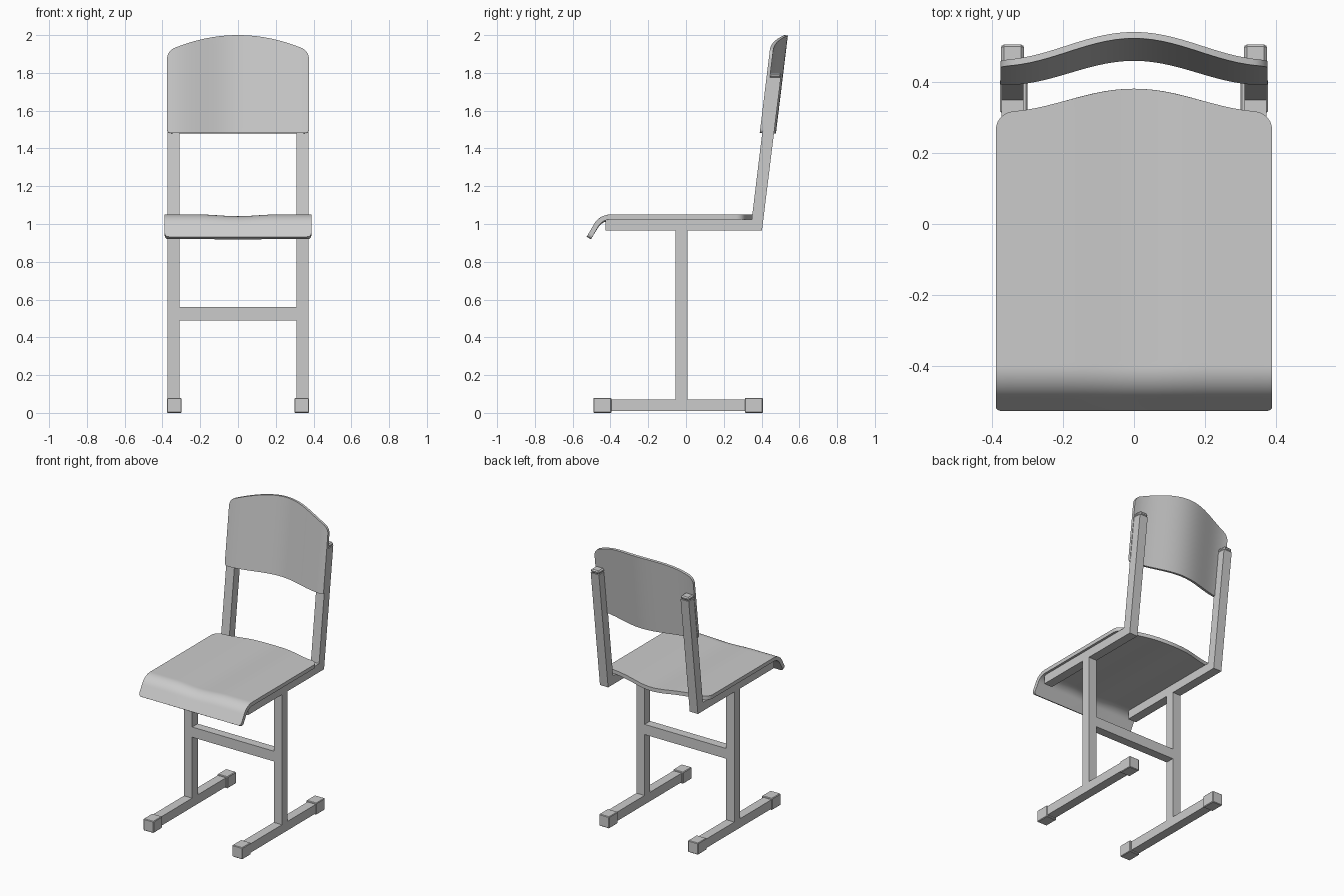
import bpy, bmesh, math

if "Cube" in bpy.data.objects:
    bpy.data.objects.remove(bpy.data.objects["Cube"])


def make(name, verts, faces):
    me = bpy.data.meshes.new(name)
    me.from_pydata(verts, [], faces)
    bm = bmesh.new()
    bm.from_mesh(me)
    bmesh.ops.recalc_face_normals(bm, faces=bm.faces)
    bm.to_mesh(me)
    bm.free()
    ob = bpy.data.objects.new(name, me)
    bpy.context.collection.objects.link(ob)
    return ob


def extrude_x(name, profile, x0, x1, bevel=0):
    """Prism from a (y, z) profile spanning x0..x1."""
    n = len(profile)
    verts = [(x, y, z) for x in (x0, x1) for y, z in profile]
    faces = [tuple(range(n)), tuple(range(n, 2 * n))]
    faces += [(i, (i + 1) % n, n + (i + 1) % n, n + i) for i in range(n)]
    ob = make(name, verts, faces)
    if bevel:
        m = ob.modifiers.new("bevel", 'BEVEL')
        m.width = bevel
        m.segments = 1
    return ob


def box(name, x0, x1, y0, y1, z0, z1, bevel=0):
    return extrude_x(name, [(y0, z0), (y1, z0), (y1, z1), (y0, z1)], x0, x1, bevel)


def corner(x, half, r):
    """Inset of a rounded corner at column x."""
    d = max(0, abs(x) - (half - r))
    return r - math.sqrt(max(0, r * r - d * d))


def panel(name, half, r, lo, hi, rows, surface, thick, inward):
    """Bent plywood sheet: columns in x, each running from lo(x) to hi(x)."""
    right = [half * 0.85 * i / 12 for i in range(13)]
    right += [half * (0.85 + 0.15 * math.sin(math.pi / 2 * i / 7)) for i in range(1, 8)]
    xs = [-x for x in reversed(right[1:])] + right
    verts, faces, n = [], [], len(rows)
    for x in xs:
        a, b = lo(x), hi(x)
        verts += [surface(x, a + (b - a) * t) for t in rows]
    for i in range(len(xs) - 1):
        for j in range(n - 1):
            k = i * n + j
            faces.append((k, k + 1, k + n + 1, k + n))
    ob = make(name, verts, faces)
    # outer face must point away from the thickness direction
    nrm = ob.data.polygons[len(faces) // 2].normal
    if nrm.dot(inward) > 0:
        ob.data.flip_normals()
    m = ob.modifiers.new("thickness", 'SOLIDIFY')
    m.thickness = thick
    m.offset = -1
    bpy.context.view_layer.objects.active = ob
    ob.select_set(True)
    bpy.ops.object.modifier_apply(modifier=m.name)
    bpy.ops.object.shade_smooth_by_angle(angle=math.radians(35))
    ob.select_set(False)
    return ob


from mathutils import Vector

# Seat: flat, then a 60 degree curl, then a short straight lip
W, R, BEND, LIP, Y0 = 0.388, 0.10, math.radians(60), 0.078, -0.40
FRONT = -(R * BEND + LIP)          # s = 0 where the curl begins


def seat_surface(x, s):
    if s >= 0:
        y, z = Y0 + s, 1.05
    else:
        a = min(-s / R, BEND)
        rest = max(0, -s - R * BEND)
        y = Y0 - R * math.sin(a) - rest * math.cos(a)
        z = 1.05 - R * (1 - math.cos(a)) - rest * math.sin(a)
    dip = 0.009 * math.cos(min(1, abs(x) / 0.2) * math.pi / 2) ** 2
    fade = min(1, max(0, (s - FRONT) / -FRONT))
    return (x, y, z - dip * fade)


def seat_back(x):
    bulge = 0.065 * math.cos(math.pi * min(abs(x), 0.375) / 0.75) ** 2
    return 0.315 + bulge - Y0 - corner(x, W, 0.05)


rows = [i / 24 * 0.25 for i in range(24)] + [0.25 + 0.75 * i / 12 for i in range(13)]
panel("seat", W, 0.05, lambda x: FRONT + corner(x, W, 0.02), seat_back,
      rows, seat_surface, 0.026, Vector((0, 0, -1)))

# Backrest: leaning sheet bowed towards the back, arched top
B, LEAN = 0.375, 0.122


def back_surface(x, z):
    bow = 0.068 * math.cos(math.pi * min(abs(x), 0.36) / 0.72) ** 2
    return (x, 0.39 + bow + LEAN * (z - 1.48), z)


panel("backrest", B, 0.04, lambda z: 1.482 + corner(z, B, 0.018),
      lambda x: 2.0 - 0.6 * x * x - corner(x, B, 0.035),
      [i / 10 for i in range(11)], back_surface, 0.018, Vector((0, 1, 0)))

# Square-tube frame, one side at a time
for side, s in (("left", -1), ("right", 1)):
    a, b = sorted((s * 0.31, s * 0.372))
    extrude_x(side + "_seat_rail_and_post",
              [(-0.425, 0.965), (0.402, 0.965), (0.502, 1.775), (0.439, 1.775),
               (0.348, 1.024), (-0.425, 1.024)], a, b)
    extrude_x(side + "_post_cap",
              [(0.439, 1.775), (0.502, 1.775), (0.506, 1.80), (0.443, 1.80)],
              a - 0.001, b + 0.001, 0.008)
    box(side + "_leg", a, b, -0.055, 0.007, 0.07, 0.968)
    box(side + "_foot_bar", a, b, -0.48, 0.395, 0.01, 0.072)
    c, d = sorted((s * 0.299, s * 0.376))
    box(side + "_front_foot_cap", c, d, -0.49, -0.395, 0, 0.08, 0.004)
    box(side + "_rear_foot_cap", c, d, 0.312, 0.407, 0, 0.08, 0.004)

# Cross bar between the legs
box("cross_bar", -0.312, 0.312, -0.054, 0.006, 0.49, 0.56)
